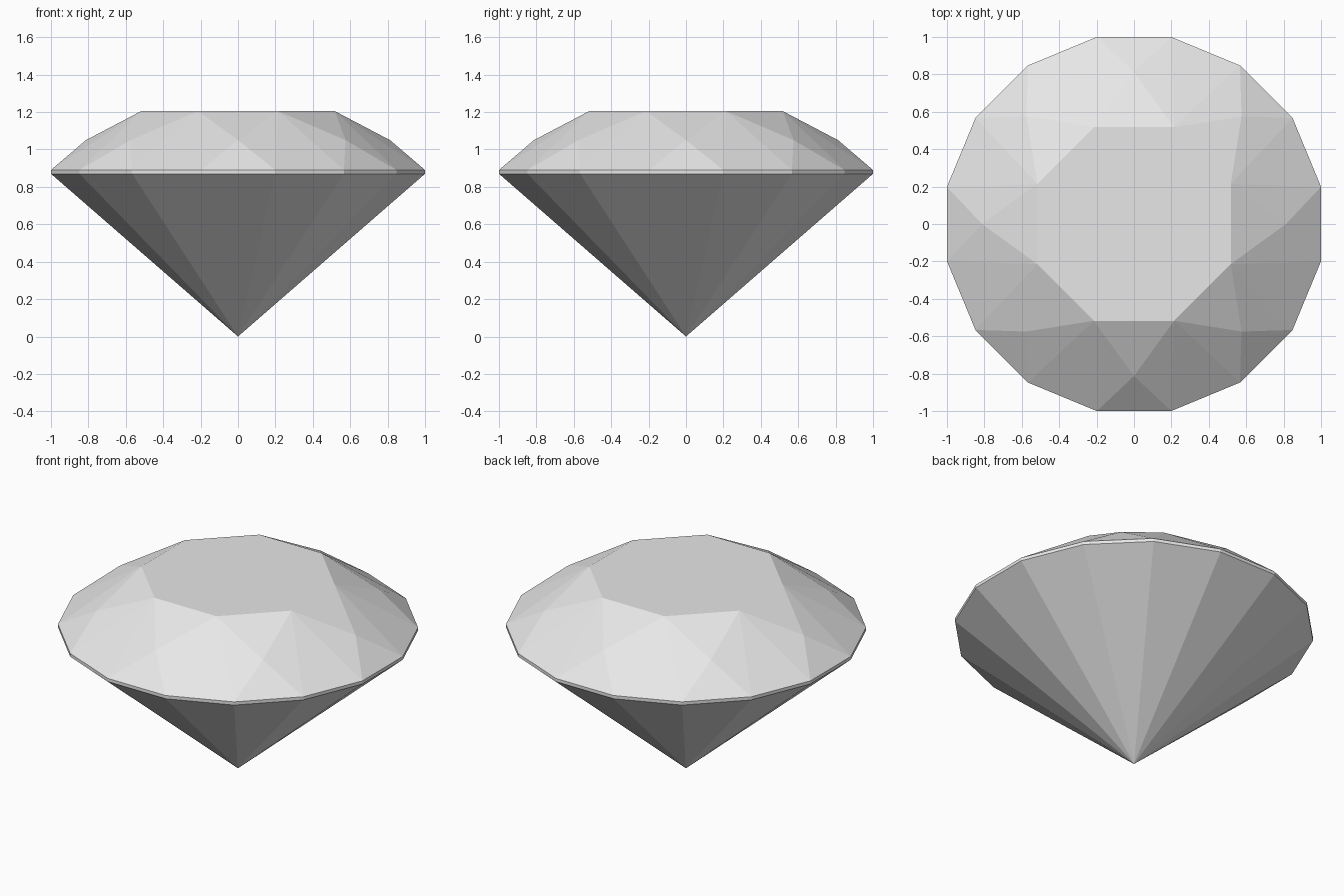
import bpy
import bmesh
from math import cos, sin, radians

# Remove the default cube
cube = bpy.data.objects.get("Cube")
if cube:
    bpy.data.objects.remove(cube, do_unlink=True)

# Single grey material
GREY = (0.8, 0.8, 0.8, 1.0)
material = bpy.data.materials.new("pale_grey")
material.use_nodes = True
material.diffuse_color = GREY
material.node_tree.nodes["Principled BSDF"].inputs["Base Color"].default_value = GREY

bm = bmesh.new()


def ring(count, radius, z, start):
    """Add evenly spaced vertices around the vertical axis."""
    angles = [radians(start + 360 * i / count) for i in range(count)]
    return [bm.verts.new((radius * cos(a), radius * sin(a), z)) for a in angles]


# Rings from top to bottom, ending at the point
SIDES = 8
table = ring(SIDES, 0.56, 1.205, 22.5)
middle = ring(SIDES, 0.813, 1.05, 0)
girdle_top = ring(2 * SIDES, 1.0196, 0.89, -11.25)
girdle_low = ring(2 * SIDES, 1.0196, 0.87, -11.25)
point = bm.verts.new((0, 0, 0))

# Flat table on top
bm.faces.new(table)

# Crown facets, one repeating group per side
for i in range(SIDES):
    t_prev, t = table[i - 1], table[i]
    m, m_next = middle[i], middle[(i + 1) % SIDES]
    g0, g1 = girdle_top[2 * i], girdle_top[2 * i + 1]
    g2 = girdle_top[(2 * i + 2) % (2 * SIDES)]
    for corners in ((t_prev, m, t), (m, g0, g1), (t, m, g1), (t, g1, g2), (t, g2, m_next)):
        bm.faces.new(corners)

# Thin girdle band and the pavilion facets below it
for i in range(2 * SIDES):
    j = (i + 1) % (2 * SIDES)
    bm.faces.new((girdle_low[i], girdle_low[j], girdle_top[j], girdle_top[i]))
    bm.faces.new((girdle_low[j], girdle_low[i], point))

bmesh.ops.recalc_face_normals(bm, faces=bm.faces)
mesh = bpy.data.meshes.new("cut_gem")
bm.to_mesh(mesh)
bm.free()
mesh.materials.append(material)
gem = bpy.data.objects.new("cut_gem", mesh)
bpy.context.collection.objects.link(gem)
